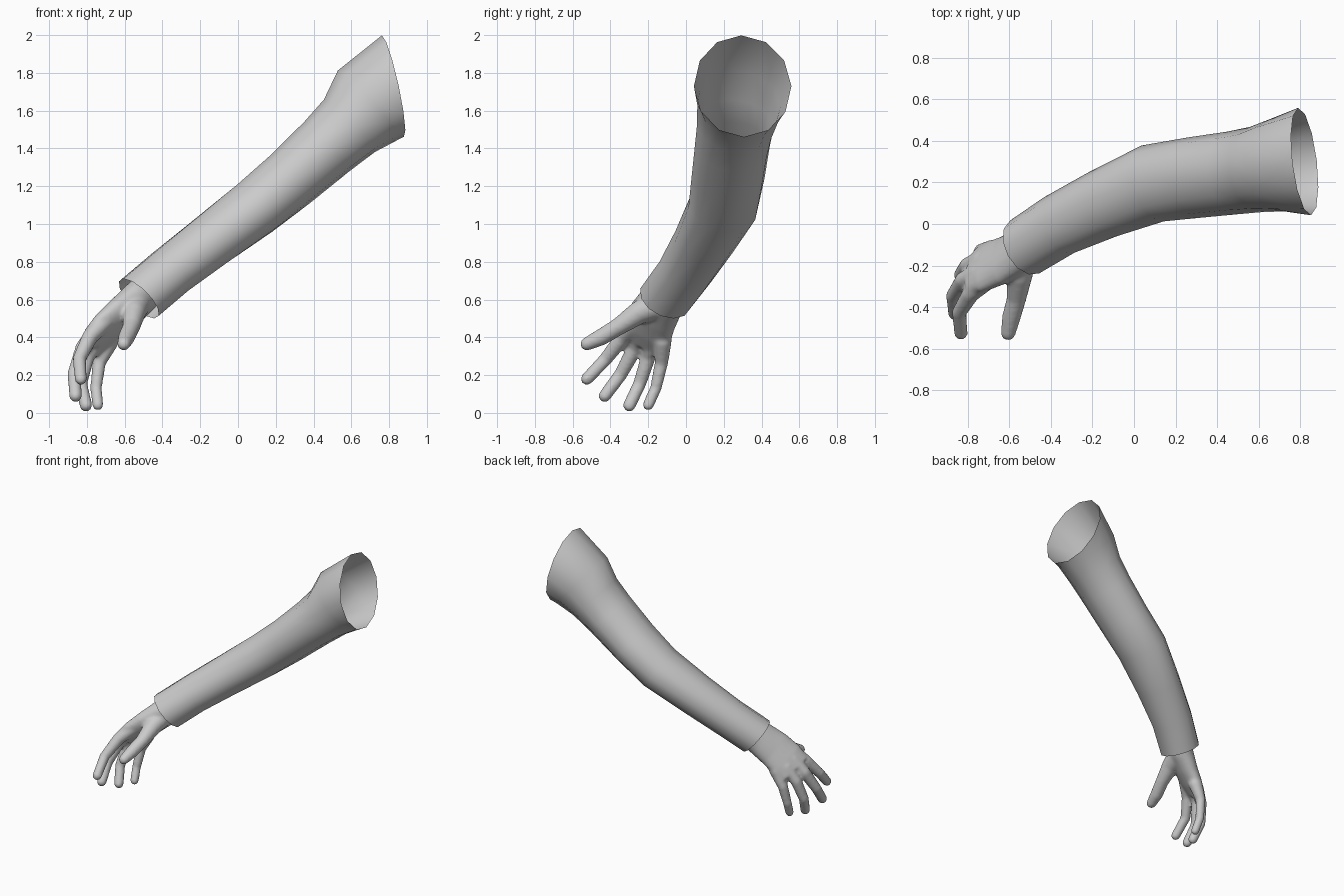
import bpy, bmesh, math
from mathutils import Vector

if "Cube" in bpy.data.objects:
    bpy.data.objects.remove(bpy.data.objects["Cube"])

grey = bpy.data.materials.new("plain grey")
grey.diffuse_color = (0.6, 0.6, 0.6, 1)
grey.use_nodes = True
grey.node_tree.nodes["Principled BSDF"].inputs["Base Color"].default_value = grey.diffuse_color


def loft(bm, rings, seg, caps):
    """rings: (centre, across axis, thickness axis) joined into a tube."""
    loops = []
    for c, u, v in rings:
        loops.append([bm.verts.new(c + u * math.cos(a) + v * math.sin(a))
                      for a in (2 * math.pi * i / seg for i in range(seg))])
    for a, b in zip(loops, loops[1:]):
        for i in range(seg):
            j = (i + 1) % seg
            bm.faces.new((a[i], a[j], b[j], b[i]))
    if caps:
        bm.faces.new(loops[0][::-1])
        bm.faces.new(loops[-1])


def path_rings(pts, across, first=None, last=None):
    """pts: (x, y, z, half width, half thickness); rings square to the path."""
    out = []
    for i, p in enumerate(pts):
        a, b = pts[max(i - 1, 0)], pts[min(i + 1, len(pts) - 1)]
        n = Vector(b[:3]) - Vector(a[:3])
        if i == 0 and first:
            n = Vector(first)
        if i == len(pts) - 1 and last:
            n = Vector(last)
        n.normalize()
        u = across(n)
        u = (u - n * u.dot(n)).normalized()
        out.append((Vector(p[:3]), u * p[3], n.cross(u) * p[4]))
    return out


def finish(name, bm):
    bmesh.ops.recalc_face_normals(bm, faces=bm.faces)
    me = bpy.data.meshes.new(name)
    bm.to_mesh(me)
    bm.free()
    me.materials.append(grey)
    me.polygons.foreach_set("use_smooth", [True] * len(me.polygons))
    ob = bpy.data.objects.new(name, me)
    bpy.context.collection.objects.link(ob)
    return ob


# sleeve: open tube from cuff to flared shoulder
sleeve = [
    (-0.525, -0.11, 0.605, 0.145, 0.14),
    (-0.36, -0.005, 0.745, 0.152, 0.138),
    (-0.15, 0.095, 0.905, 0.168, 0.146),
    (0.09, 0.195, 1.085, 0.19, 0.158),
    (0.28, 0.222, 1.24, 0.195, 0.165),
    (0.47, 0.245, 1.41, 0.20, 0.178),
    (0.59, 0.262, 1.52, 0.207, 0.195),
    (0.69, 0.282, 1.63, 0.225, 0.245),
    (0.82, 0.30, 1.73, 0.26, 0.275),
]
bm = bmesh.new()
loft(bm, path_rings(sleeve, lambda n: Vector((n.y, -n.x, 0)),
                    first=(0.66, 0.36, 0.66), last=(1, 0.12, 0.22)), 12, False)
finish("sleeve", bm)

# hand: palm, thumb and fingers fused into one smooth skin
bm = bmesh.new()
palm = [
    (-0.42, -0.03, 0.71, 0.10, 0.09),
    (-0.54, -0.125, 0.59, 0.122, 0.088),
    (-0.63, -0.175, 0.51, 0.135, 0.075),
    (-0.71, -0.205, 0.435, 0.142, 0.062),
    (-0.775, -0.225, 0.37, 0.128, 0.045),
]
loft(bm, path_rings(palm, lambda n: Vector((0.03, 0.2, -0.14))), 20, True)

digits = [
    # thumb
    [(-0.54, -0.16, 0.57, 0.075), (-0.55, -0.25, 0.53, 0.062),
     (-0.565, -0.36, 0.455, 0.047), (-0.59, -0.45, 0.40, 0.045),
     (-0.605, -0.525, 0.365, 0.036)],
    # index finger
    [(-0.71, -0.27, 0.48, 0.05), (-0.785, -0.335, 0.40, 0.043),
     (-0.84, -0.425, 0.285, 0.036), (-0.832, -0.525, 0.18, 0.033)],
    # middle finger
    [(-0.74, -0.235, 0.44, 0.05), (-0.82, -0.27, 0.345, 0.042),
     (-0.868, -0.345, 0.205, 0.036), (-0.86, -0.43, 0.09, 0.034)],
    # ring finger
    [(-0.73, -0.175, 0.40, 0.05), (-0.80, -0.20, 0.295, 0.04),
     (-0.832, -0.245, 0.155, 0.035), (-0.805, -0.30, 0.04, 0.034)],
    # little finger
    [(-0.68, -0.125, 0.38, 0.05), (-0.735, -0.13, 0.265, 0.036),
     (-0.752, -0.16, 0.13, 0.031), (-0.742, -0.20, 0.042, 0.03)],
]
for pts in digits:
    # round ends and joints, with tapered tubes between
    loft(bm, path_rings([p + (p[3],) for p in pts],
                        lambda n: Vector((0.03, 0.2, -0.14)).cross(n)), 16, True)
    for p in pts:
        balls = bmesh.ops.create_uvsphere(bm, u_segments=16, v_segments=10, radius=p[3])
        bmesh.ops.translate(bm, verts=balls["verts"], vec=p[:3])
hand = finish("hand", bm)
skin = hand.modifiers.new("fuse", "REMESH")
skin.mode = "VOXEL"
skin.voxel_size = 0.01
skin.use_smooth_shade = True
relax = hand.modifiers.new("relax", "SMOOTH")
relax.factor = 0.5
relax.iterations = 8
